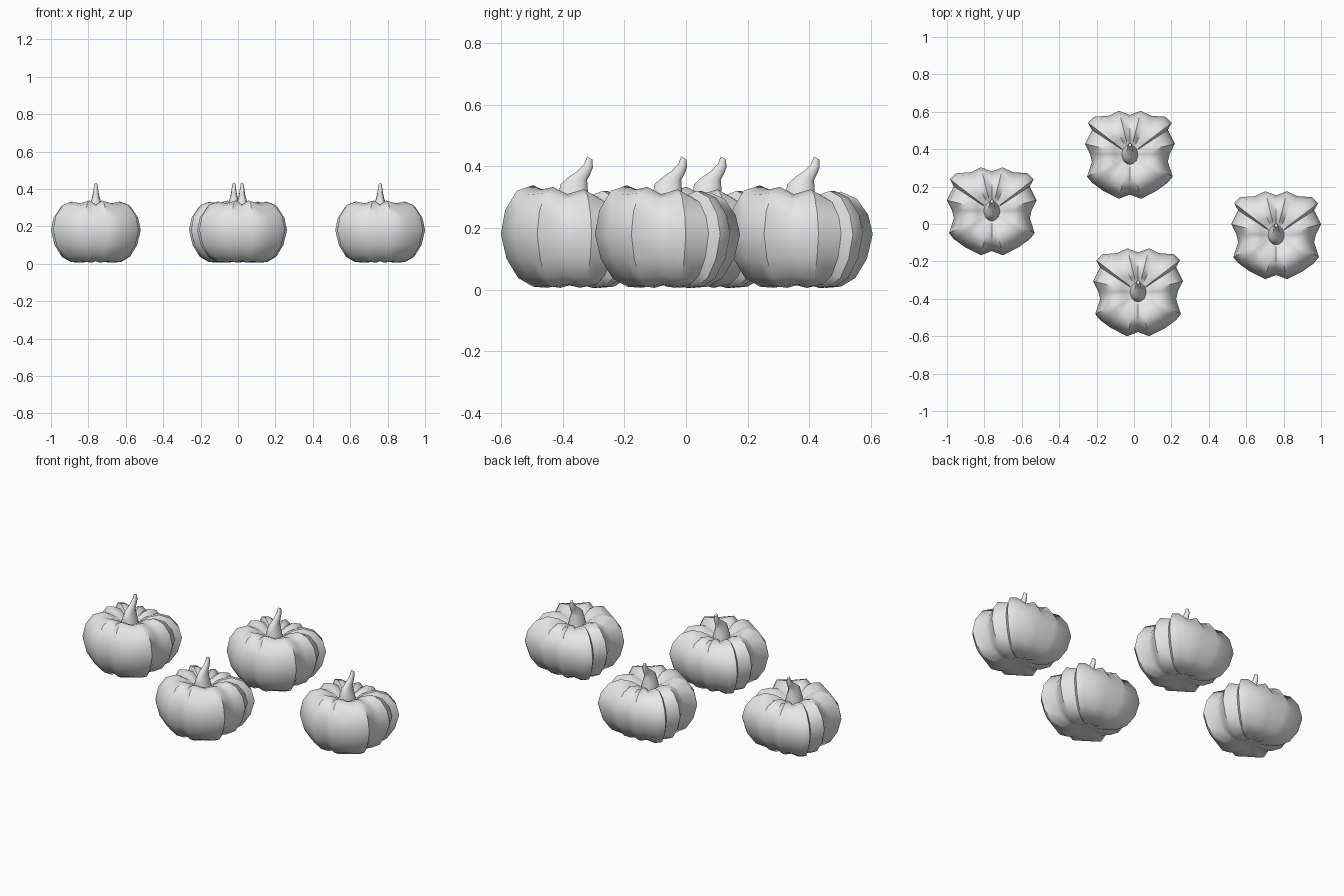
import bpy, bmesh, math

if "Cube" in bpy.data.objects:
    bpy.data.objects.remove(bpy.data.objects["Cube"])

skin = bpy.data.materials.new("pale_grey")
skin.diffuse_color = (0.8, 0.8, 0.8, 1)
skin.use_nodes = True
skin.node_tree.nodes["Principled BSDF"].inputs["Base Color"].default_value = skin.diffuse_color

# Right half of the ribbed outline, back to front: x, y, groove depth
HALF = [(0, .213, 1), (.058, .235, 0), (.112, .209, 1), (.192, .203, 0),
        (.224, .171, 0), (.203, .133, 1), (.24, .059, 0), (.213, .005, .6),
        (.203, -.037, 1), (.229, -.117, 0), (.203, -.149, .3),
        (.144, -.192, .6), (.059, -.235, 0), (0, -.213, 1)]
OUTLINE = HALF + [(-x, y, g) for x, y, g in HALF[-2:0:-1]]

# Body rings from the bottom up: outline scale, height
RINGS = [(.2, .014), (.36, .006), (.56, .010), (.76, .038), (.92, .1), (1, .18),
         (.94, .25), (.78, .308), (.56, .328), (.36, .312), (.2, .285)]

# Stem rings: centre y, height, half width x, half depth y
STEM = [(0, .27, .045, .055), (0, .31, .036, .05), (.002, .342, .024, .046),
        (.014, .36, .019, .032), (.034, .38, .015, .022),
        (.049, .402, .012, .015), (.053, .427, .008, .009)]


def loft(name, rings, location):
    """Skin a stack of closed rings and cap both ends."""
    bm = bmesh.new()
    loops = [[bm.verts.new(p) for p in ring] for ring in rings]
    for a, b in zip(loops, loops[1:]):
        n = len(a)
        for i in range(n):
            j = (i + 1) % n
            bm.faces.new((a[i], a[j], b[j], b[i]))
    for loop in (loops[0], loops[-1]):
        bm.faces.new(loop)
    bmesh.ops.recalc_face_normals(bm, faces=bm.faces)
    mesh = bpy.data.meshes.new(name)
    bm.to_mesh(mesh)
    bm.free()
    mesh.materials.append(skin)
    obj = bpy.data.objects.new(name, mesh)
    obj.location = location
    bpy.context.collection.objects.link(obj)
    bpy.ops.object.select_all(action='DESELECT')
    obj.select_set(True)
    bpy.context.view_layer.objects.active = obj
    bpy.ops.object.shade_smooth_by_angle(angle=math.radians(50))


def body_ring(scale, z):
    # Grooves pull the top down and the bottom up; the crown leans forward
    top = max(0, (z - .18) / .15)
    low = max(0, (.18 - z) / .17)
    return [(x * scale, y * scale,
             z - g * .02 * top + g * .008 * low - .08 * y * scale * top)
            for x, y, g in OUTLINE]


def stem_ring(y, z, rx, ry, sides=10):
    lean = .5 if z > .35 else 0
    ring = []
    for i in range(sides):
        a = math.tau * i / sides
        ring.append((rx * math.cos(a), y + ry * math.sin(a),
                     z - lean * .01 * math.sin(a)))
    return ring


# Four matching pumpkins
for i, (x, y) in enumerate([(-.76, .068), (-.022, .37), (.022, -.365), (.76, -.06)], 1):
    loft(f"pumpkin_body_{i}", [body_ring(*r) for r in RINGS], (x, y, 0))
    loft(f"pumpkin_stem_{i}", [stem_ring(*r) for r in STEM], (x, y, 0))
